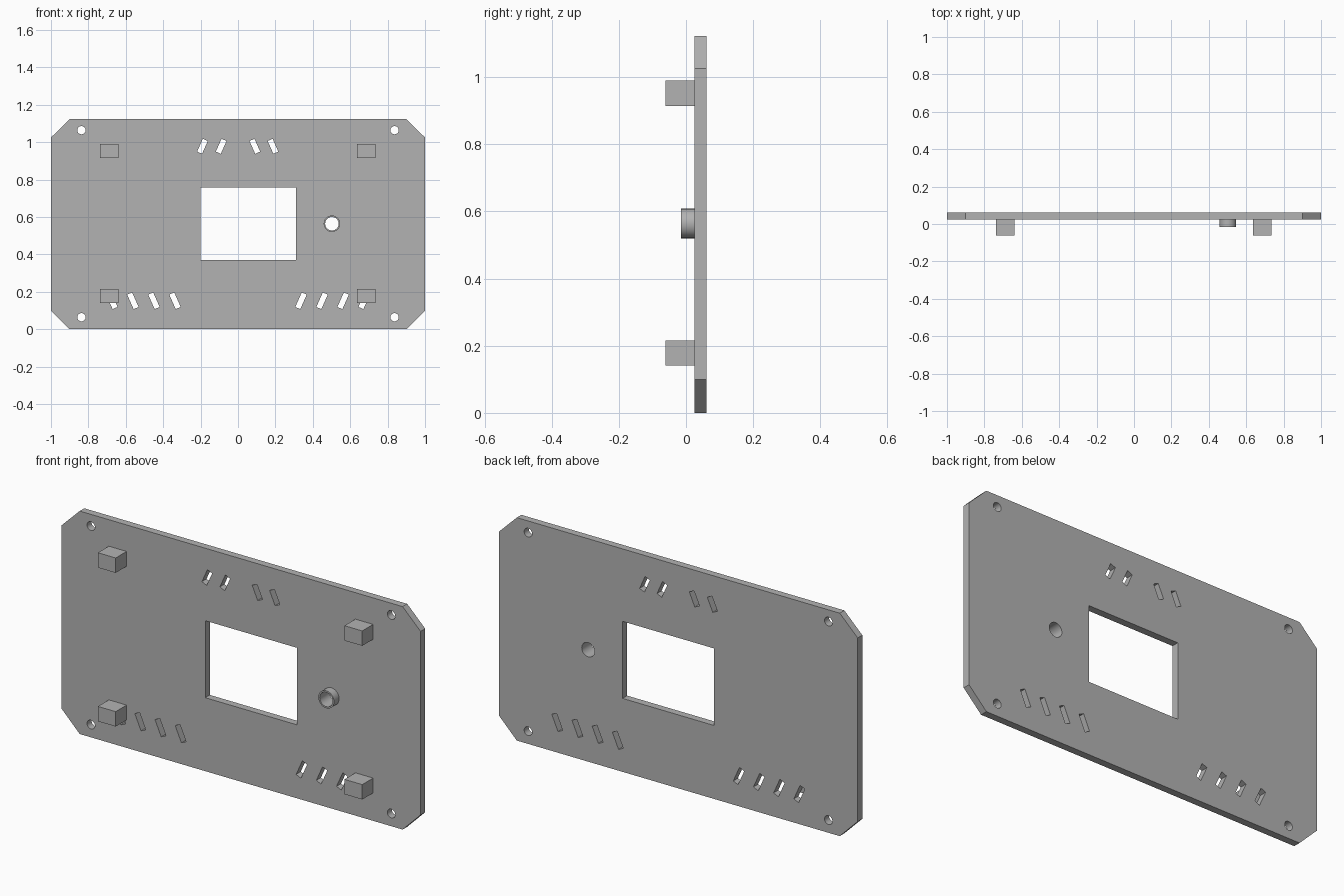
import bpy, bmesh
from math import radians, sin, cos, tau
from mathutils import Matrix, Vector

cube = bpy.data.objects.get("Cube")
if cube:
    bpy.data.objects.remove(cube, do_unlink=True)

FRONT, BACK = 0.025, 0.0615
TOP = 1.123

grey = bpy.data.materials.new("plain grey")
grey.use_nodes = True
COLOUR = (0.45, 0.45, 0.45, 1)
grey.diffuse_color = COLOUR
grey.node_tree.nodes["Principled BSDF"].inputs["Base Color"].default_value = COLOUR


def finish(bm, name):
    bmesh.ops.recalc_face_normals(bm, faces=bm.faces)
    mesh = bpy.data.meshes.new(name)
    bm.to_mesh(mesh)
    bm.free()
    mesh.materials.append(grey)
    obj = bpy.data.objects.new(name, mesh)
    bpy.context.collection.objects.link(obj)
    return obj


def prism(bm, outline, y0, y1):
    """Extrude an (x, z) outline from y0 to y1."""
    face = bm.faces.new([bm.verts.new((x, y0, z)) for x, z in outline])
    out = bmesh.ops.extrude_face_region(bm, geom=[face])["geom"]
    moved = [v for v in out if isinstance(v, bmesh.types.BMVert)]
    bmesh.ops.translate(bm, verts=moved, vec=(0, y1 - y0, 0))


def rect(cx, cz, w, h, angle=0):
    turn = Matrix.Rotation(radians(angle), 2)
    corners = [turn @ Vector((sx * w / 2, sz * h / 2))
               for sx, sz in ((-1, -1), (1, -1), (1, 1), (-1, 1))]
    return [(cx + c.x, cz + c.y) for c in corners]


def circle(cx, cz, r, n=32):
    return [(cx + r * cos(tau * i / n), cz + r * sin(tau * i / n)) for i in range(n)]


# Plate with chamfered corners
bm = bmesh.new()
prism(bm, [(-0.9, 0), (0.9, 0), (1, 0.1), (1, 1.025),
           (0.9, TOP), (-0.9, TOP), (-1, 1.025), (-1, 0.1)], FRONT, BACK)
plate = finish(bm, "plate")

# Openings: window, screw holes, socket hole, slanted vents
RING = (0.502, 0.564)
openings = [rect(0.055, 0.564, 0.51, 0.388), circle(*RING, 0.036)]
openings += [circle(x, z, 0.022) for x in (-0.837, 0.837) for z in (0.064, 1.064)]
for x in (-0.19, -0.09, 0.09, 0.187):
    openings.append(rect(x, 0.978, 0.029, 0.075, -24 if x < 0 else 24))
for i in range(4):
    for side in (-1, 1):
        openings.append(rect(side * (0.337 + 0.1125 * i), 0.152, 0.029, 0.085, -24 * side))

bm = bmesh.new()
for outline in openings:
    prism(bm, outline, FRONT - 0.1, BACK + 0.1)
cutter = finish(bm, "opening_cutter")
cutter.hide_render = True
cutter.hide_set(True)

cut = plate.modifiers.new("openings", 'BOOLEAN')
cut.operation = 'DIFFERENCE'
cut.solver = 'EXACT'
cut.object = cutter
bpy.context.view_layer.objects.active = plate
bpy.ops.object.modifier_apply(modifier=cut.name)
bpy.data.objects.remove(cutter, do_unlink=True)

# Mounting posts
for side, x in (("right", -0.688), ("left", 0.686)):
    for level, z in (("lower", 0.178), ("upper", 0.952)):
        bm = bmesh.new()
        prism(bm, rect(x, z, 0.099, 0.075), -0.0615, FRONT)
        finish(bm, f"{level}_{side}_post")

# Socket ring: inner and outer walls with a flat rim
bm = bmesh.new()
loops = [[bm.verts.new((x, y, z)) for x, z in circle(*RING, r)]
         for r, y in ((0.044, FRONT), (0.044, -0.015), (0.036, -0.015), (0.036, FRONT))]
for a, b in zip(loops, loops[1:] + loops[:1]):
    for i in range(len(a)):
        bm.faces.new((a[i - 1], a[i], b[i], b[i - 1]))
ring = finish(bm, "socket_ring")

# Smooth the round walls, keep edges sharp
for obj in (plate, ring):
    bpy.ops.object.select_all(action='DESELECT')
    obj.select_set(True)
    bpy.context.view_layer.objects.active = obj
    bpy.ops.object.shade_smooth_by_angle(angle=radians(20))
